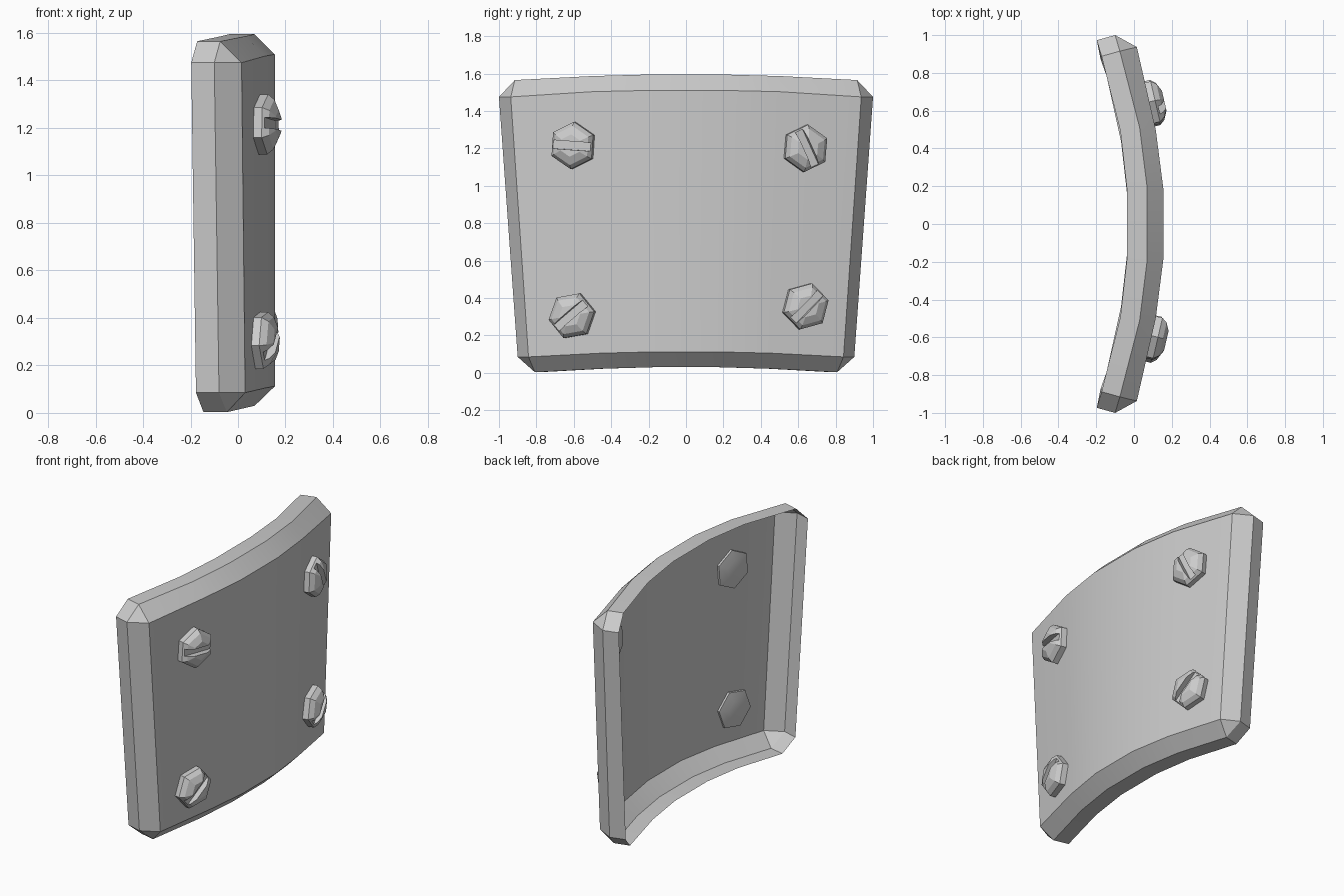
import bpy, bmesh, math
from mathutils import Matrix, Vector

if "Cube" in bpy.data.objects:
    bpy.data.objects.remove(bpy.data.objects["Cube"])


def add_object(name, bm):
    mesh = bpy.data.meshes.new(name)
    bm.to_mesh(mesh)
    bm.free()
    obj = bpy.data.objects.new(name, mesh)
    bpy.context.collection.objects.link(obj)
    return obj


def smooth(obj):
    bpy.ops.object.select_all(action='DESELECT')
    obj.select_set(True)
    bpy.context.view_layer.objects.active = obj
    bpy.ops.object.shade_smooth_by_angle(angle=math.radians(20))


# Curved plate: open-backed shell, each half-row listed from the middle outward
TOP_FRONT = [(.155, .19, 1.51), (.115, .50, 1.503), (.015, .937, 1.475)]
TOP_EDGE = [(.07, .19, 1.595), (.03, .51, 1.586), (-.075, .915, 1.565)]
TOP_SIDE = (-.10, 1.0, 1.475)
LOW_FRONT = [(.155, .17, .112), (.115, .455, .105), (.03, .842, .085)]
LOW_EDGE = [(.07, .17, .03), (.035, .45, .022), (-.047, .808, .003)]
LOW_SIDE = (-.08, .9, .085)


def full_row(half):
    return [(x, -y, z) for x, y, z in reversed(half)] + half


def push_back(p):
    k = min(1, abs(p[1]) / .9)
    d = Vector((-.11 + .013 * k, -.027 * k * (1 if p[1] > 0 else -1), 0))
    return Vector(p) + d


bm = bmesh.new()


def verts(points):
    return [bm.verts.new(p) for p in points]


tf, lf = verts(full_row(TOP_FRONT)), verts(full_row(LOW_FRONT))
# Closed loop of the outer edge: top row, right side, bottom row, left side
loop = (full_row(TOP_EDGE) + [TOP_SIDE, LOW_SIDE] + full_row(LOW_EDGE)[::-1]
        + [(p[0], -p[1], p[2]) for p in (LOW_SIDE, TOP_SIDE)])
edge = verts(loop)
back = verts([push_back(p) for p in loop])
inner = tf + [tf[-1], lf[-1]] + lf[::-1] + [lf[0], tf[0]]
for i in range(5):
    bm.faces.new((tf[i], tf[i + 1], lf[i + 1], lf[i]))
for i in range(len(edge)):
    j = (i + 1) % len(edge)
    bevel = [inner[i], edge[i], edge[j]]
    if inner[j] is not inner[i]:
        bevel.append(inner[j])
    bm.faces.new(bevel)
    bm.faces.new((edge[i], back[i], back[j], edge[j]))
bmesh.ops.recalc_face_normals(bm, faces=bm.faces)
bm.faces.ensure_lookup_table()
if bm.faces[0].normal.x < 0:
    bmesh.ops.reverse_faces(bm, faces=bm.faces)
smooth(add_object("curved_plate", bm))

# Bolt: stacked hexagon rings (radius, height) with a slot cut in the head
bm = bmesh.new()
rings = [[bm.verts.new((r * math.cos(math.radians(30 + 60 * k)),
                        r * math.sin(math.radians(30 + 60 * k)), h)) for k in range(6)]
         for r, h in [(.06, -.027), (.127, -.015), (.127, .035), (.105, .062), (.06, .082)]]
for a, b in zip(rings, rings[1:]):
    for k in range(6):
        m = (k + 1) % 6
        bm.faces.new((a[k], a[m], b[m], b[k]))
bm.faces.new(rings[0][::-1])
bm.faces.new(rings[-1])
bolt = add_object("bolt", bm)

bm = bmesh.new()
bmesh.ops.create_cube(bm, size=1, matrix=Matrix.Translation((0, 0, .095))
                      @ Matrix.Diagonal((.4, .045, .1, 1)))
cutter = add_object("slot_cutter", bm)
cutter.hide_render = True
mod = bolt.modifiers.new("slot", 'BOOLEAN')
mod.operation, mod.solver, mod.object = 'DIFFERENCE', 'EXACT', cutter
bpy.context.view_layer.update()
bolt_mesh = bpy.data.meshes.new_from_object(
    bolt.evaluated_get(bpy.context.evaluated_depsgraph_get()))
bolt.modifiers.clear()
bolt.data = bolt_mesh
bpy.data.objects.remove(cutter)
smooth(bolt)

# Four bolts: y, z, plate x, slot angle
for i, (y, z, x, turn) in enumerate([(-.6, 1.215, .091, -4), (.635, 1.2, .08, -65),
                                     (-.605, .305, .083, 40), (.635, .355, .077, 45)]):
    obj = bolt if i == 0 else bpy.data.objects.new("bolt", bolt.data)
    if i:
        bpy.context.collection.objects.link(obj)
    t = math.radians(13) * (1 if y > 0 else -1)
    n = Vector((math.cos(t), math.sin(t), 0))
    up = Vector((0, 0, 1))
    basis = Matrix((up.cross(n), up, n)).transposed().to_4x4()
    # local X runs sideways, local Y up, local Z out of the plate
    basis = basis if basis.determinant() > 0 else basis @ Matrix.Scale(-1, 4, (1, 0, 0))
    obj.matrix_world = (Matrix.Translation((x, y, z)) @ basis
                        @ Matrix.Rotation(math.radians(turn), 4, 'Z'))
